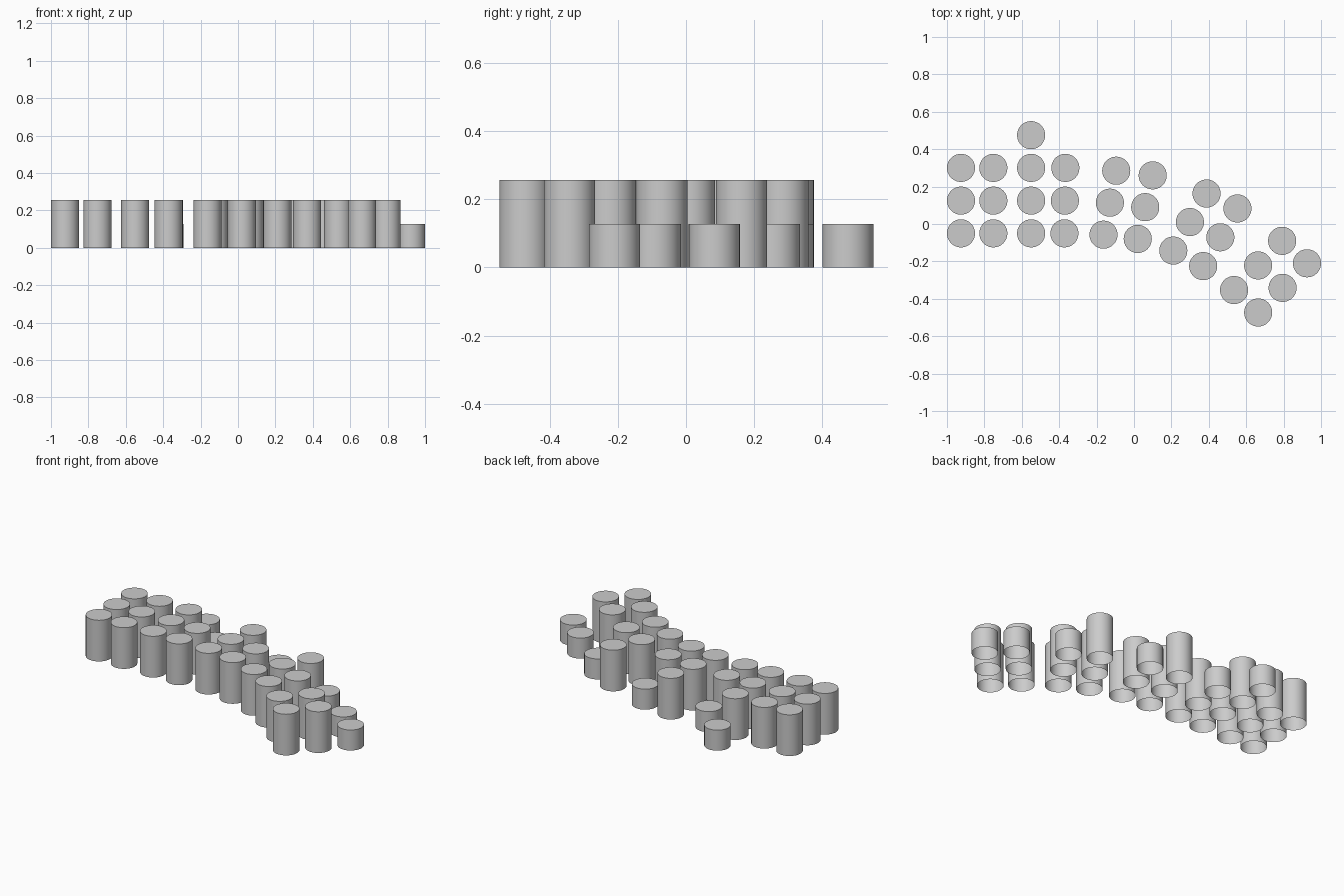
import bpy
import bmesh
import math
from mathutils import Vector

cube = bpy.data.objects.get("Cube")
if cube:
    bpy.data.objects.remove(cube, do_unlink=True)

RADIUS = 0.075
TALL, SHORT = 0.257, 0.128
SIDES = 64

grey = bpy.data.materials.new("plain_grey")
grey.use_nodes = True
colour = (0.6, 0.6, 0.6, 1)
grey.diffuse_color = colour
grey.node_tree.nodes["Principled BSDF"].inputs["Base Color"].default_value = colour


def make_post_mesh(name, height):
    """Round post: smooth wall, flat cap, hollow underside."""
    bm = bmesh.new()
    rim = bmesh.ops.create_circle(bm, cap_ends=False, radius=RADIUS, segments=SIDES)["verts"]
    edges = list(bm.edges)
    wall = bmesh.ops.extrude_edge_only(bm, edges=edges)["geom"]
    top = [v for v in wall if isinstance(v, bmesh.types.BMVert)]
    bmesh.ops.translate(bm, verts=top, vec=(0, 0, height))
    bmesh.ops.contextual_create(bm, geom=[e for e in wall if isinstance(e, bmesh.types.BMEdge)])
    bmesh.ops.recalc_face_normals(bm, faces=bm.faces)
    cap = max(bm.faces, key=lambda f: f.calc_center_median().z)
    if cap.normal.z < 0:
        bmesh.ops.reverse_faces(bm, faces=bm.faces)
    for face in bm.faces:
        face.smooth = face is not cap
    for edge in cap.edges:
        edge.smooth = False
    mesh = bpy.data.meshes.new(name)
    bm.to_mesh(mesh)
    bm.free()
    mesh.materials.append(grey)
    return mesh


tall_mesh = make_post_mesh("tall_post", TALL)
short_mesh = make_post_mesh("short_post", SHORT)

# Columns of posts: front centre, back centre, post count, whether the back post is short
columns = [
    ((-0.925, -0.05), (-0.925, 0.30), 3, False),
    ((-0.752, -0.05), (-0.752, 0.30), 3, False),
    ((-0.55, -0.05), (-0.55, 0.475), 4, True),
    ((-0.372, -0.05), (-0.367, 0.30), 3, True),
    ((-0.163, -0.057), (-0.095, 0.285), 3, False),
    ((0.02, -0.08), (0.10, 0.26), 3, True),
    ((0.21, -0.142), (0.388, 0.163), 3, False),
    ((0.37, -0.225), (0.553, 0.083), 3, True),
    ((0.535, -0.353), (0.792, -0.09), 3, True),
    ((0.664, -0.473), (0.925, -0.21), 3, True),
]

for c, (front, back, count, short_back) in enumerate(columns, 1):
    for r in range(count):
        place = Vector(front).lerp(Vector(back), r / (count - 1))
        is_short = short_back and r == count - 1
        kind = "short_post" if is_short else "tall_post"
        post = bpy.data.objects.new(f"{kind}_column_{c}_row_{r + 1}",
                                    short_mesh if is_short else tall_mesh)
        post.location = (place.x, place.y, 0)
        bpy.context.scene.collection.objects.link(post)
